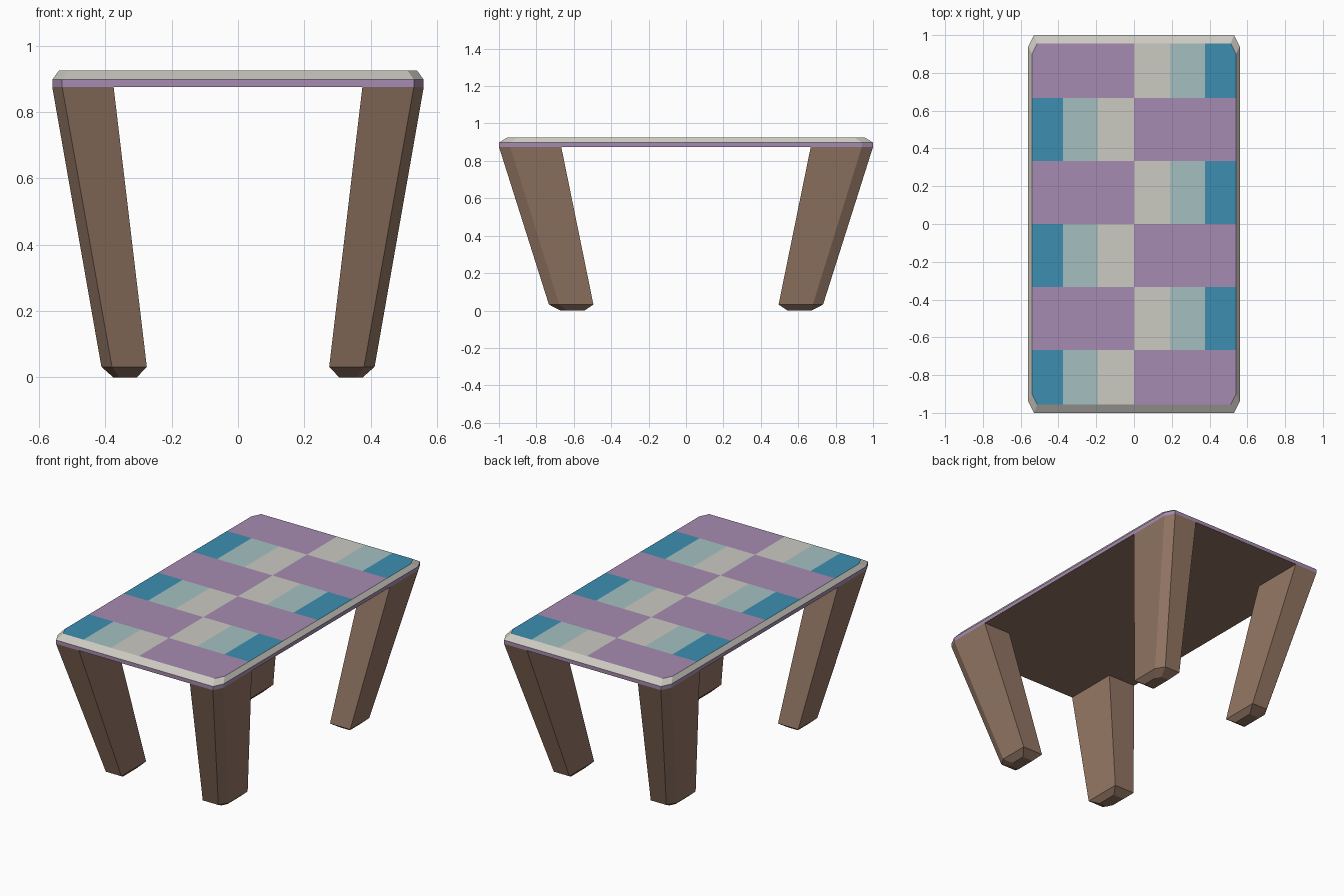
import bpy, bmesh

if "Cube" in bpy.data.objects:
    bpy.data.objects.remove(bpy.data.objects["Cube"])


def material(name, rgb):
    m = bpy.data.materials.new(name)
    m.diffuse_color = [(c / 255) ** 2.2 for c in rgb] + [1]
    m.use_nodes = True
    m.node_tree.nodes["Principled BSDF"].inputs["Base Color"].default_value = m.diffuse_color
    return m


BROWN = material("brown_wood", (146, 118, 100))
PURPLE = material("purple", (165, 138, 175))
CREAM = material("cream", (202, 200, 192))
TEAL = material("pale_teal", (163, 191, 190))
BLUE = material("blue", (64, 141, 175))


def octagon(x, y, cx, cy, z):
    """Rectangle of half size x, y with cut corners."""
    return [(x, y - cy, z), (x - cx, y, z), (cx - x, y, z), (-x, y - cy, z),
            (-x, cy - y, z), (cx - x, -y, z), (x - cx, -y, z), (x, cy - y, z)]


def leg_section(x0, x1, y0, y1, cx, cy, z):
    """Rectangle with only its outer corner cut."""
    return [(x0, y0, z), (x1, y0, z), (x1, y1 - cy, z), (x1 - cx, y1, z), (x0, y1, z)]


def loft(rings):
    """Closed solid through rings listed from bottom to top."""
    bm = bmesh.new()
    loops = [[bm.verts.new(p) for p in r] for r in rings]
    n = len(rings[0])
    for a, b in zip(loops, loops[1:]):
        for i in range(n):
            j = (i + 1) % n
            bm.faces.new((a[i], a[j], b[j], b[i]))
    bm.faces.new(loops[0][::-1])
    bm.faces.new(loops[-1])
    bmesh.ops.recalc_face_normals(bm, faces=bm.faces)
    return bm


def finish(bm, name, mats):
    me = bpy.data.meshes.new(name)
    bm.to_mesh(me)
    bm.free()
    for m in mats:
        me.materials.append(m)
    ob = bpy.data.objects.new(name, me)
    bpy.context.collection.objects.link(ob)
    return ob


# Tabletop: straight purple edge, sloped cream rim
bm = loft([octagon(0.56, 1.0, 0.03, 0.06, 0.875),
           octagon(0.56, 1.0, 0.03, 0.06, 0.898),
           octagon(0.54, 0.956, 0.028, 0.057, 0.925)])

# Cut the top face into the cloth pattern
top = max(bm.faces, key=lambda f: f.calc_center_median().z)
top.material_index = 9
cuts = [((x, 0, 0), (1, 0, 0)) for x in (-0.375, -0.19, 0, 0.19, 0.375)]
cuts += [((0, i / 3, 0), (0, 1, 0)) for i in range(-2, 3)]
for co, no in cuts:
    faces = [f for f in bm.faces if f.material_index == 9]
    geom = faces + list({e for f in faces for e in f.edges}) + \
        list({v for f in faces for v in f.verts})
    bmesh.ops.bisect_plane(bm, geom=geom, plane_co=co, plane_no=no)

# Colours: brown below, purple edge, cream rim, alternating stripes and purple on top
for f in bm.faces:
    c = f.calc_center_median()
    if f.material_index == 9:
        row = int((c.y + 1) * 3)
        striped = (c.x < 0) == (row % 2 == 0)
        band = 2 if abs(c.x) < 0.19 else 3 if abs(c.x) < 0.375 else 4
        f.material_index = band if striped else 1
    elif c.z < 0.876:
        f.material_index = 0
    else:
        f.material_index = 1 if c.z < 0.9 else 2
finish(bm, "tabletop", [BROWN, PURPLE, CREAM, TEAL, BLUE])

# Splayed, tapered legs with bevelled feet, mirrored to four corners
bm = loft([leg_section(0.305, 0.376, 0.543, 0.672, 0.018, 0.035, 0.0),
           leg_section(0.275, 0.412, 0.495, 0.733, 0.032, 0.055, 0.032),
           leg_section(0.375, 0.56, 0.667, 1.0, 0.03, 0.06, 0.875)])
legs = finish(bm, "legs", [BROWN])
mirror = legs.modifiers.new("mirror", 'MIRROR')
mirror.use_axis = (True, True, False)
mirror.use_mirror_merge = False
